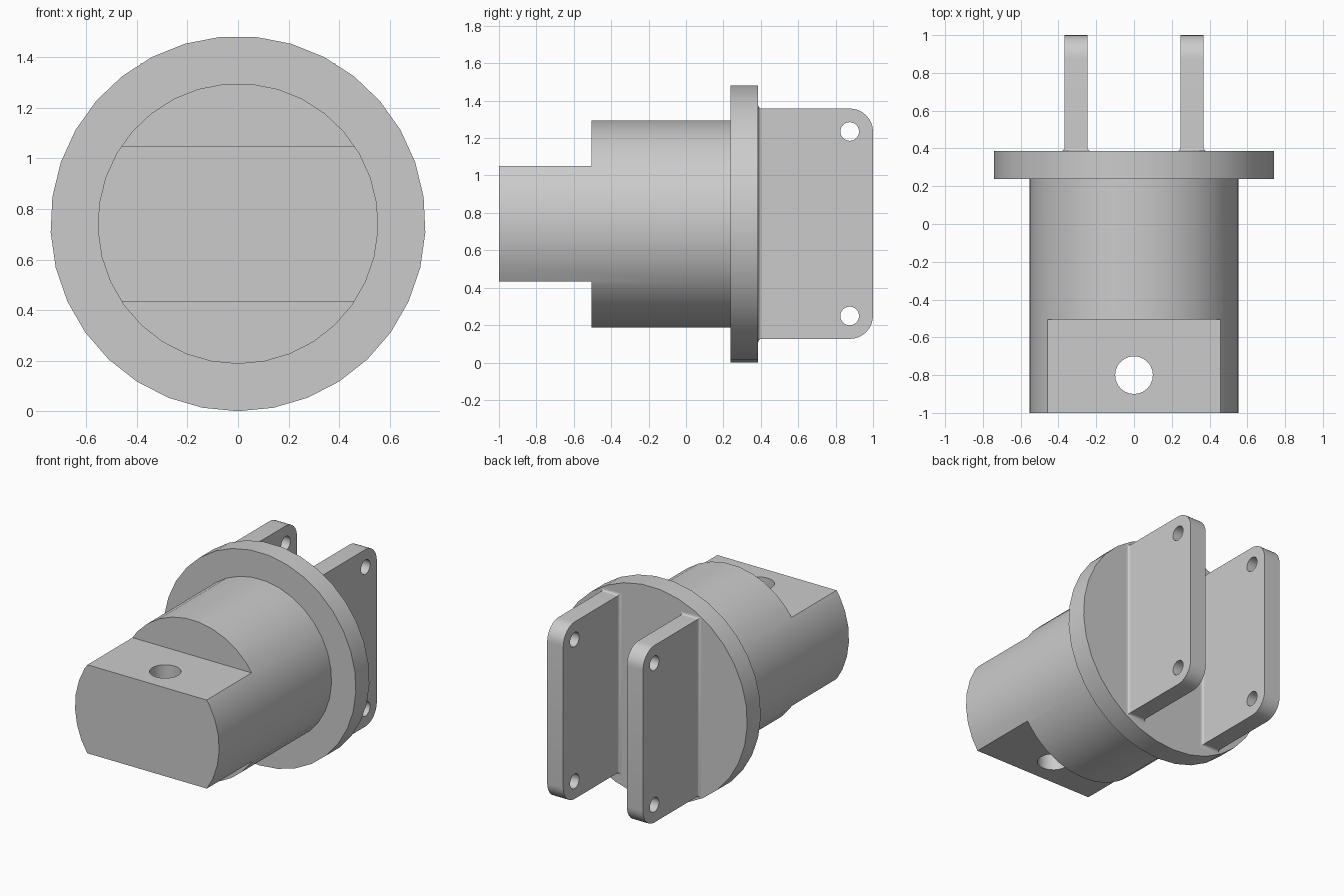
import bpy, bmesh, math
from mathutils import Matrix, Vector

cube = bpy.data.objects.get("Cube")
if cube:
    bpy.data.objects.remove(cube, do_unlink=True)

AXIS_Z = 0.742      # height of the round body's centre line
SIDES = 33

steel = bpy.data.materials.new("plain grey")
steel.use_nodes = True
GREY = (0.6, 0.6, 0.6, 1)
steel.diffuse_color = GREY
steel.node_tree.nodes["Principled BSDF"].inputs["Base Color"].default_value = GREY


def make_object(name, bm):
    bmesh.ops.recalc_face_normals(bm, faces=bm.faces)
    mesh = bpy.data.meshes.new(name)
    bm.to_mesh(mesh)
    bm.free()
    mesh.materials.append(steel)
    obj = bpy.data.objects.new(name, mesh)
    bpy.context.collection.objects.link(obj)
    return obj


def prism(name, points, direction):
    """Extrude a closed outline along a direction."""
    bm = bmesh.new()
    face = bm.faces.new([bm.verts.new(p) for p in points])
    ext = bmesh.ops.extrude_face_region(bm, geom=[face])
    moved = [v for v in ext["geom"] if isinstance(v, bmesh.types.BMVert)]
    bmesh.ops.translate(bm, verts=moved, vec=Vector(direction))
    return make_object(name, bm)


def disc(name, radius, y0, y1):
    """Round body along y, with a vertex at the very bottom."""
    points = []
    for i in range(SIDES):
        a = 2 * math.pi * i / SIDES
        points.append((radius * math.sin(a), y0, AXIS_Z - radius * math.cos(a)))
    return prism(name, points, (0, y1 - y0, 0))


def drill(name, radius, centre, axis, depth):
    bm = bmesh.new()
    turn = Vector((0, 0, 1)).rotation_difference(Vector(axis)).to_matrix().to_4x4()
    bmesh.ops.create_cone(bm, cap_ends=True, segments=24, radius1=radius, radius2=radius,
                          depth=depth, matrix=Matrix.Translation(centre) @ turn)
    return make_object(name, bm)


def block(name, centre, size):
    bm = bmesh.new()
    bmesh.ops.create_cube(bm, size=1, matrix=Matrix.Translation(centre) @ Matrix.Diagonal((*size, 1)))
    return make_object(name, bm)


def activate(obj):
    bpy.ops.object.select_all(action='DESELECT')
    obj.select_set(True)
    bpy.context.view_layer.objects.active = obj


def cut(obj, cutters):
    activate(obj)
    for cutter in cutters:
        mod = obj.modifiers.new("cut", 'BOOLEAN')
        mod.operation, mod.solver, mod.object = 'DIFFERENCE', 'EXACT', cutter
        bpy.ops.object.modifier_apply(modifier=mod.name)
        bpy.data.objects.remove(cutter, do_unlink=True)


def smooth(obj):
    activate(obj)
    bpy.ops.object.shade_smooth_by_angle(angle=math.radians(30))


# Round barrel with a flattened, drilled tongue at the front
barrel = disc("barrel", 0.555, -1.0, 0.24)
cut(barrel, [block("flat_cutter", (0, -1.005, AXIS_Z + s * 0.708), (2, 1, 0.8)) for s in (-1, 1)]
    + [drill("pin_hole_cutter", 0.1, (0, -0.8, AXIS_Z), (0, 0, 1), 2)])
smooth(barrel)

# Flange
smooth(disc("flange", 0.742, 0.237, 0.386))

# Two mounting plates with rounded outer corners, holes and a base fillet
BASE_Y, HALF_H, THICK, CORNER, FILLET = 0.386, 0.616, 0.124, 0.125, 0.017


def plate(name, x):
    outline = [(x - THICK / 2, BASE_Y, AXIS_Z - HALF_H)]
    for side in (-1, 1):
        for i in range(9):
            a = math.radians(90 * i / 8 + (-90 if side < 0 else 0))
            outline.append((x - THICK / 2, 1 - CORNER + CORNER * math.cos(a),
                            AXIS_Z + side * (HALF_H - CORNER) + CORNER * math.sin(a)))
    outline.append((x - THICK / 2, BASE_Y, AXIS_Z + HALF_H))
    obj = prism(name, outline, (THICK, 0, 0))
    cut(obj, [drill("bolt_hole_cutter", 0.05, (x, 0.875, AXIS_Z + s * 0.493), (1, 0, 0), 0.4)
              for s in (-1, 1)])
    smooth(obj)


def fillet(name, x):
    bm = bmesh.new()
    rings = []
    for i in range(5):
        t = math.radians(90 * i / 4)
        off = FILLET * (1 - math.sin(t))
        w, h, y = THICK / 2 + off, HALF_H + off, BASE_Y + FILLET * (1 - math.cos(t))
        rings.append([bm.verts.new((x + sx * w, y, AXIS_Z + sz * h))
                      for sx, sz in ((-1, -1), (1, -1), (1, 1), (-1, 1))])
    for low, high in zip(rings, rings[1:]):
        for k in range(4):
            n = (k + 1) % 4
            bm.faces.new((low[k], low[n], high[n], high[k]))
    smooth(make_object(name, bm))


for side, label in ((1, "left"), (-1, "right")):
    plate(label + "_plate", side * 0.307)
    fillet(label + "_plate_fillet", side * 0.307)
